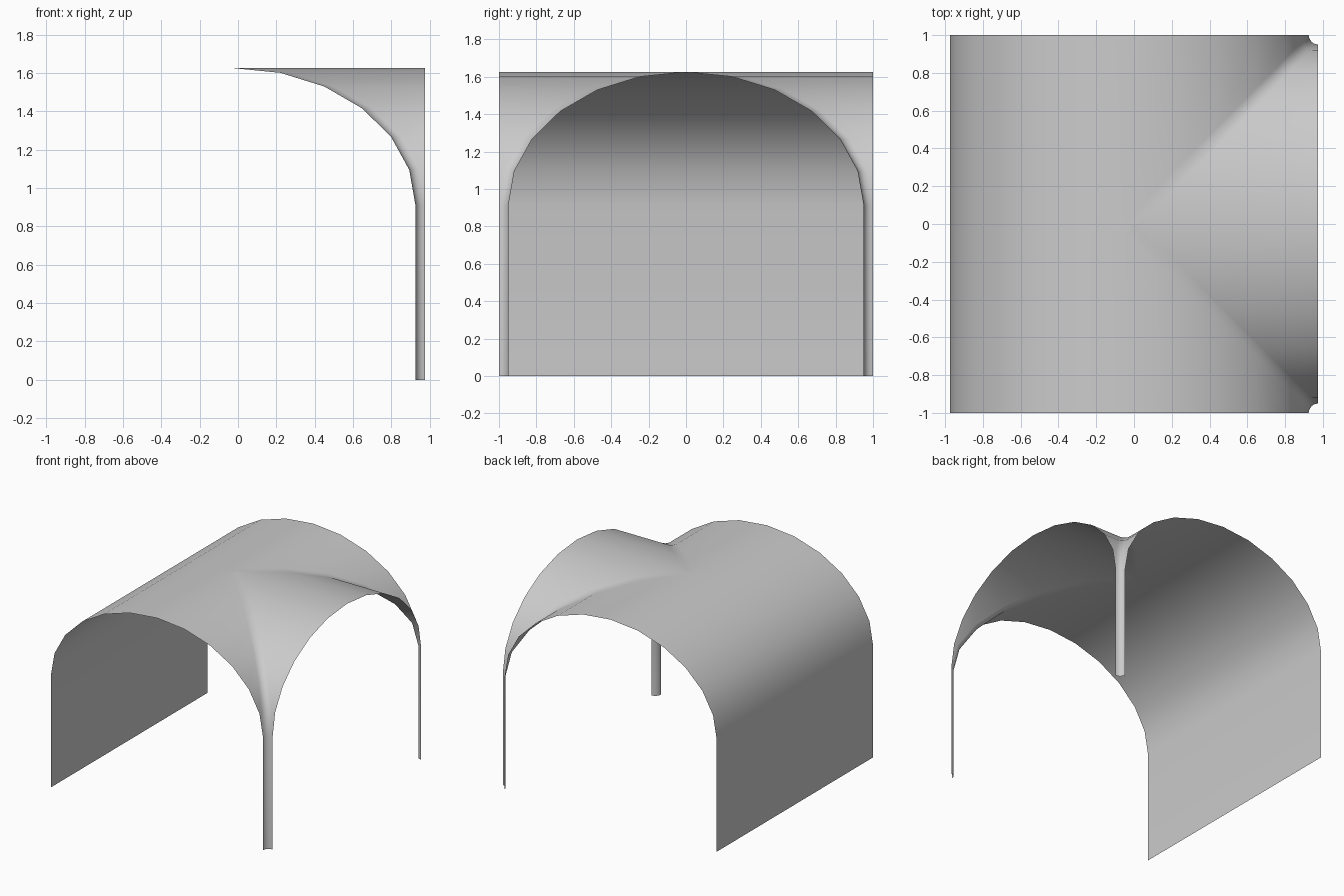
import bpy
import bmesh
from math import sin, cos, pi

cube = bpy.data.objects.get("Cube")
if cube:
    bpy.data.objects.remove(cube, do_unlink=True)

# Main dimensions
SPAN = 0.95          # half width of both arches
RISE = 0.715         # arch height above the springing line
SPRING = 0.91        # height of walls and legs
CREST_X = -0.025     # ridge line of the long barrel
END_X = 0.975        # open end of the cross vault
END_Y = 1.0          # open end of the long barrel
FILLET = 0.05        # rounding along the groins and legs
STEPS = 6            # segments in a quarter arch
ARC = 4              # segments across the rounding

# One (width, height) pair per level, from the floor to the crest
levels = [(SPAN, 0.0)]
for i in range(STEPS + 1):
    a = i * pi / 2 / STEPS
    levels.append((SPAN * cos(a), SPRING + RISE * sin(a)))


def groin_row(w, z):
    """Contour of the long barrel turning round the groin into the cross vault."""
    x, y = CREST_X + w, -w
    row = [(x, -END_Y, z)]
    for k in range(ARC + 1):
        a = k * pi / 2 / ARC
        row.append((x + FILLET * (1 - cos(a)), y - FILLET * (1 - sin(a)), z))
    row.append((END_X, y, z))
    return row


def wall_row(w, z):
    """Contour of the plain side of the long barrel."""
    return [(CREST_X - w, y, z) for y in (-END_Y, -FILLET, 0.0)]


def loft(bm, rows):
    grid = [[bm.verts.new(p) for p in row] for row in rows]
    for low, high in zip(grid, grid[1:]):
        for j in range(len(low) - 1):
            bm.faces.new((low[j], low[j + 1], high[j + 1], high[j]))
    return grid


# Front half of the shell
bm = bmesh.new()
groin = loft(bm, [groin_row(w, z) for w, z in levels])
wall = loft(bm, [wall_row(w, z) for w, z in levels])

# Small flat patch where the ridges meet
bm.faces.new(groin[-1][1:-1] + [wall[-1][-1]])

bmesh.ops.remove_doubles(bm, verts=bm.verts[:], dist=0.0002)
bmesh.ops.recalc_face_normals(bm, faces=bm.faces[:])
top = max(bm.faces, key=lambda f: f.calc_center_median().z)
if top.normal.z < 0:
    bmesh.ops.reverse_faces(bm, faces=bm.faces[:])
for f in bm.faces:
    f.smooth = True

mesh = bpy.data.meshes.new("groin_vault")
bm.to_mesh(mesh)
bm.free()
vault = bpy.data.objects.new("groin_vault", mesh)
bpy.context.collection.objects.link(vault)

# Back half
mirror = vault.modifiers.new("Mirror", 'MIRROR')
mirror.use_axis = (False, True, False)
mirror.use_clip = True
mirror.merge_threshold = 0.0005

# Plain grey plaster
grey = bpy.data.materials.new("light_grey")
grey.use_nodes = True
colour = (0.6, 0.6, 0.6, 1.0)
grey.diffuse_color = colour
grey.node_tree.nodes["Principled BSDF"].inputs["Base Color"].default_value = colour
mesh.materials.append(grey)
